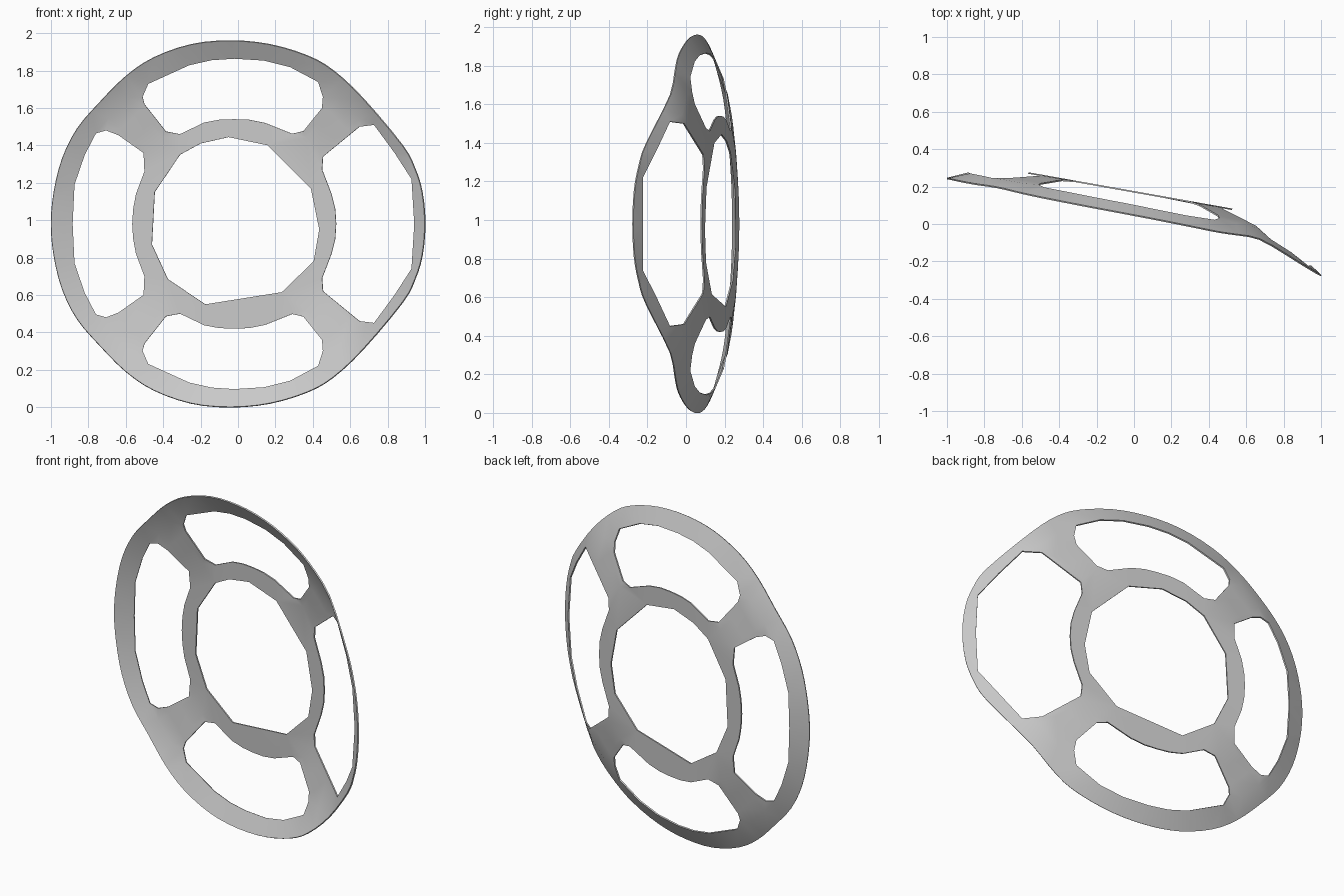
import bpy
import math
from mathutils import Vector
from mathutils.geometry import delaunay_2d_cdt, interpolate_bezier

MID = 0.98          # height of the horizontal symmetry line
THICK = 0.008

cube = bpy.data.objects.get("Cube")
if cube:
    bpy.data.objects.remove(cube, do_unlink=True)


def flip(points):
    """Points reflected across the symmetry line, in reverse order."""
    return [(x, 2 * MID - z) for x, z in reversed(points)]


def closed(half):
    """Full loop from an upper half whose ends lie on the symmetry line."""
    return half + flip(half)[1:-1]


def rounded(loop):
    """Loop with a smooth curve passed through its points."""
    pts, out = [Vector(p) for p in loop], []
    for i, p in enumerate(pts):
        before, q, after = pts[i - 1], pts[(i + 1) % len(pts)], pts[(i + 2) % len(pts)]
        curve = interpolate_bezier(p, p + (q - before) / 6, q - (after - p) / 6, q, 4)
        out += [(c[0], c[1]) for c in curve[:-1]]
    return out


def inside(x, z, loop):
    """Even-odd test of a point against a loop."""
    hit = False
    for i, (x1, z1) in enumerate(loop):
        x0, z0 = loop[i - 1]
        if (z0 > z) != (z1 > z) and x < x0 + (x1 - x0) * (z - z0) / (z1 - z0):
            hit = not hit
    return hit


# Outer rim, upper half from left side to right side
rim = rounded(closed([(1, MID), (.985, 1.15), (.945, 1.28), (.88, 1.4), (.67, 1.65),
                      (.51, 1.8), (.37, 1.88), (.17, 1.94), (-.04, 1.96), (-.25, 1.94),
                      (-.45, 1.87), (-.6, 1.77), (-.74, 1.63), (-.86, 1.49),
                      (-.94, 1.33), (-.985, 1.15), (-1, MID)]))

# Window between the rim and the inner ring, top; the bottom one is its mirror
top_window = [(-.02, 1.865), (.14, 1.855), (.28, 1.82), (.43, 1.74), (.455, 1.66),
              (.45, 1.6), (.35, 1.476), (.29, 1.462), (.145, 1.52), (.06, 1.537),
              (-.02, 1.54), (-.1, 1.537), (-.18, 1.522), (-.31, 1.46), (-.385, 1.474),
              (-.5, 1.62), (-.51, 1.66), (-.48, 1.73), (-.26, 1.83), (-.14, 1.857)]
bottom_window = flip(top_window)

# Side windows, upper halves
left_window = closed([(.945, MID), (.93, 1.22), (.84, 1.36), (.73, 1.51),
                      (.65, 1.5), (.455, 1.34), (.45, 1.27), (.5, 1.14),
                      (.52, 1.06), (.525, MID)])
right_window = closed([(-.565, MID), (-.56, 1.06), (-.545, 1.14), (-.5, 1.26),
                       (-.505, 1.36), (-.64, 1.455), (-.705, 1.48), (-.76, 1.465),
                       (-.82, 1.35), (-.875, 1.19), (-.885, MID)])

# Uneven central opening
centre_hole = [(-.05, 1.444), (.16, 1.4), (.39, 1.17), (.435, .95), (.405, .78),
               (.235, .615), (-.175, .55), (-.375, .685), (-.46, .87),
               (-.445, 1.15), (-.31, 1.35), (-.2, 1.41)]
openings = [top_window, bottom_window, left_window, right_window, centre_hole]


def solid(x, z):
    """True where the plate has material."""
    return inside(x, z, rim) and not any(inside(x, z, o) for o in openings)


def depth(x, z):
    """Dished, tilted surface that bends forward at the left edge."""
    r = math.hypot(x + .02, z - MID)
    steps = [(0, 0), (.58, 0), (.88, -.07), (.98, -.126), (1.1, -.16)]
    dish = 0
    for (r0, d0), (r1, d1) in zip(steps, steps[1:]):
        if r0 <= r <= r1:
            dish = d0 + (d1 - d0) * (r - r0) / (r1 - r0)
    return .172 - .178 * x + dish * (1 + .15 * x) - .32 * max(0, x - .65)


# Flat plate with openings, triangulated then dished
points, edges = [], []
for loop in [rim] + openings:
    start, n = len(points), len(loop)
    points += [Vector(p) for p in loop]
    edges += [(start + i, start + (i + 1) % n) for i in range(n)]

# Extra points on the four spokes
for quarter in range(4):
    for r in (.6, .7, .79, .88):
        for offset in (-5, 5):
            a = math.radians(45 + 90 * quarter + offset)
            p = Vector((r * math.cos(a) - .02, r * math.sin(a) + MID))
            if solid(*p):
                points.append(p)

flat, _, tris, *_ = delaunay_2d_cdt(points, edges, [], 1, 1e-5)
faces = []
for t in tris:
    centre = sum((flat[i] for i in t), Vector((0, 0))) / len(t)
    if solid(*centre):
        faces.append(list(t))
mesh = bpy.data.meshes.new("wheel_frame")
mesh.from_pydata([(p.x, depth(p.x, p.y), p.y) for p in flat], [], faces)
mesh.validate()
frame = bpy.data.objects.new("wheel_frame", mesh)
bpy.context.collection.objects.link(frame)

# Thin sheet
sheet = frame.modifiers.new("sheet", 'SOLIDIFY')
sheet.thickness = THICK
sheet.offset = 0

# Grey finish
grey = bpy.data.materials.new("plain_grey")
grey.use_nodes = True
colour = (.58, .58, .58, 1)
grey.diffuse_color = colour
grey.node_tree.nodes["Principled BSDF"].inputs["Base Color"].default_value = colour
mesh.materials.append(grey)

bpy.ops.object.select_all(action='DESELECT')
frame.select_set(True)
bpy.context.view_layer.objects.active = frame
bpy.ops.object.modifier_apply(modifier="sheet")
bpy.ops.object.shade_smooth_by_angle(angle=math.radians(35))
